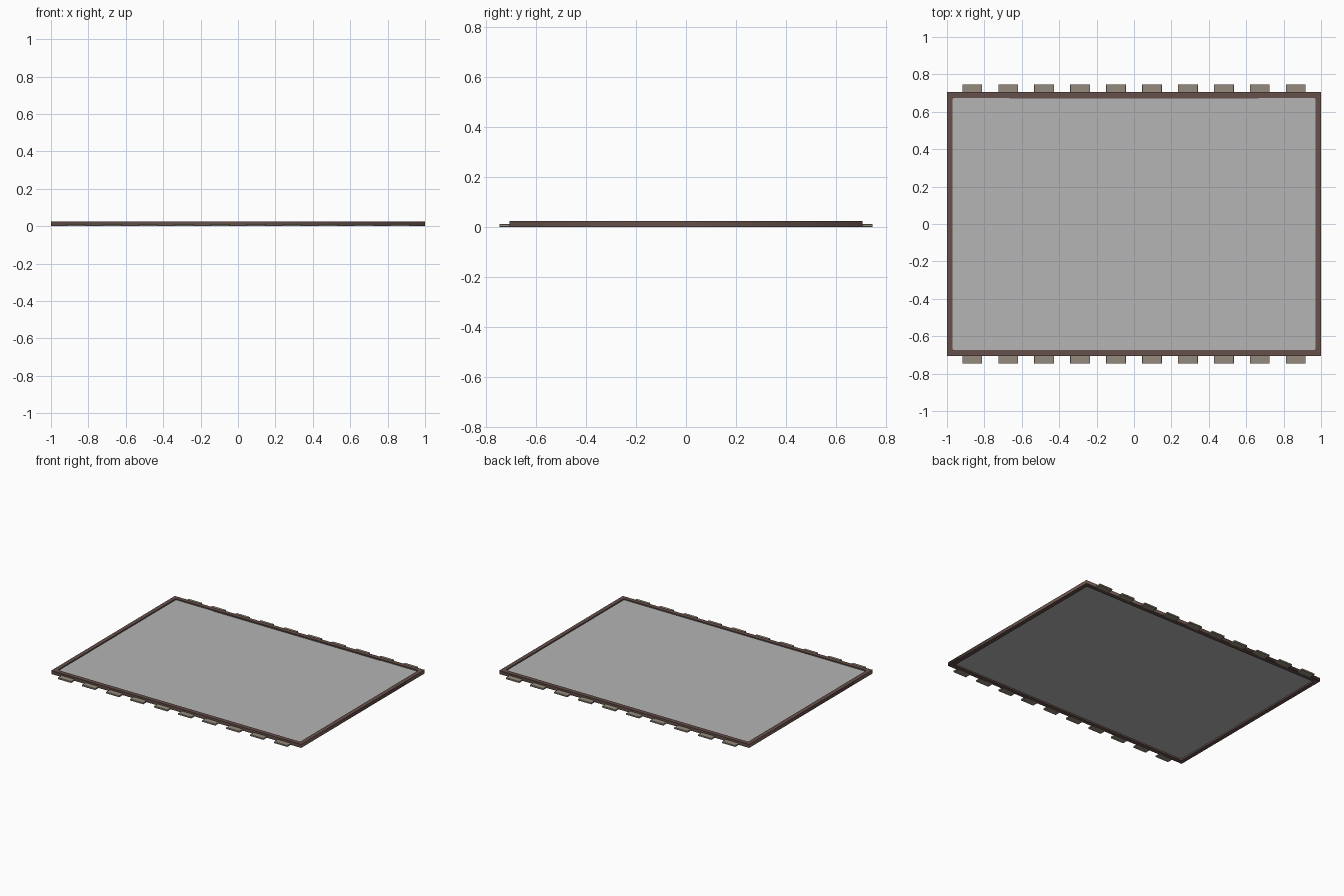
import bpy
import math

if "Cube" in bpy.data.objects:
    bpy.data.objects.remove(bpy.data.objects["Cube"], do_unlink=True)


def make_material(name, rgb):
    mat = bpy.data.materials.new(name)
    mat.use_nodes = True
    colour = (*rgb, 1.0)
    mat.diffuse_color = colour
    mat.node_tree.nodes["Principled BSDF"].inputs["Base Color"].default_value = colour
    return mat


brown = make_material("dark brown", (0.13, 0.08, 0.068))
grey = make_material("light grey", (0.46, 0.46, 0.46))
tan = make_material("grey tan", (0.30, 0.26, 0.20))

HALF_X, HALF_Y, TOP = 1.0, 0.706, 0.025
INNER_X, INNER_Y = 0.97, 0.675


def box(name, centre, size, mat, bevel=0.0):
    bpy.ops.mesh.primitive_cube_add(size=1, location=centre)
    obj = bpy.context.object
    obj.name = name
    obj.scale = size
    bpy.ops.object.transform_apply(location=False, rotation=False, scale=True)
    obj.data.materials.append(mat)
    if bevel:
        mod = obj.modifiers.new("soft edges", "BEVEL")
        mod.width = bevel
        mod.segments = 1
    return obj


def rounded_rectangle(hx, hy, radius, steps=4):
    points = []
    for corner, (sx, sy) in enumerate(((1, 1), (-1, 1), (-1, -1), (1, -1))):
        for i in range(steps + 1):
            a = (corner + i / steps) * math.pi / 2
            points.append((sx * (hx - radius) + radius * math.cos(a),
                           sy * (hy - radius) + radius * math.sin(a)))
    return points


# Frame: square outside, softly rounded opening
curve = bpy.data.curves.new("frame", "CURVE")
curve.dimensions = "2D"
curve.fill_mode = "BOTH"
curve.extrude = TOP / 2
outer = [(HALF_X, HALF_Y), (-HALF_X, HALF_Y), (-HALF_X, -HALF_Y), (HALF_X, -HALF_Y)]
for loop in (outer, rounded_rectangle(INNER_X, INNER_Y, 0.012)):
    spline = curve.splines.new("POLY")
    spline.points.add(len(loop) - 1)
    for point, (x, y) in zip(spline.points, loop):
        point.co = (x, y, 0, 1)
    spline.use_cyclic_u = True
curve.materials.append(brown)
frame = bpy.data.objects.new("frame", curve)
frame.location.z = TOP / 2
bpy.context.collection.objects.link(frame)
bpy.ops.object.select_all(action="DESELECT")
frame.select_set(True)
bpy.context.view_layer.objects.active = frame
bpy.ops.object.convert(target="MESH")

# Panel held inside the frame
box("panel", (0, 0, 0.014), (2 * INNER_X + 0.01, 2 * INNER_Y + 0.01, 0.006), grey)

# Thin lip along the back inside edge
box("back_lip", (0, INNER_Y - 0.001, 0.019), (1.33, 0.006, 0.006), brown)

# Rows of mounting tabs along the front and back
for side, label in ((-1, "front"), (1, "back")):
    for i in range(10):
        x = -0.865 + i * 1.73 / 9
        box(f"{label}_tab_{i + 1}", (x, side * 0.7235, 0.0055),
            (0.106, 0.047, 0.011), tan, 0.001)
